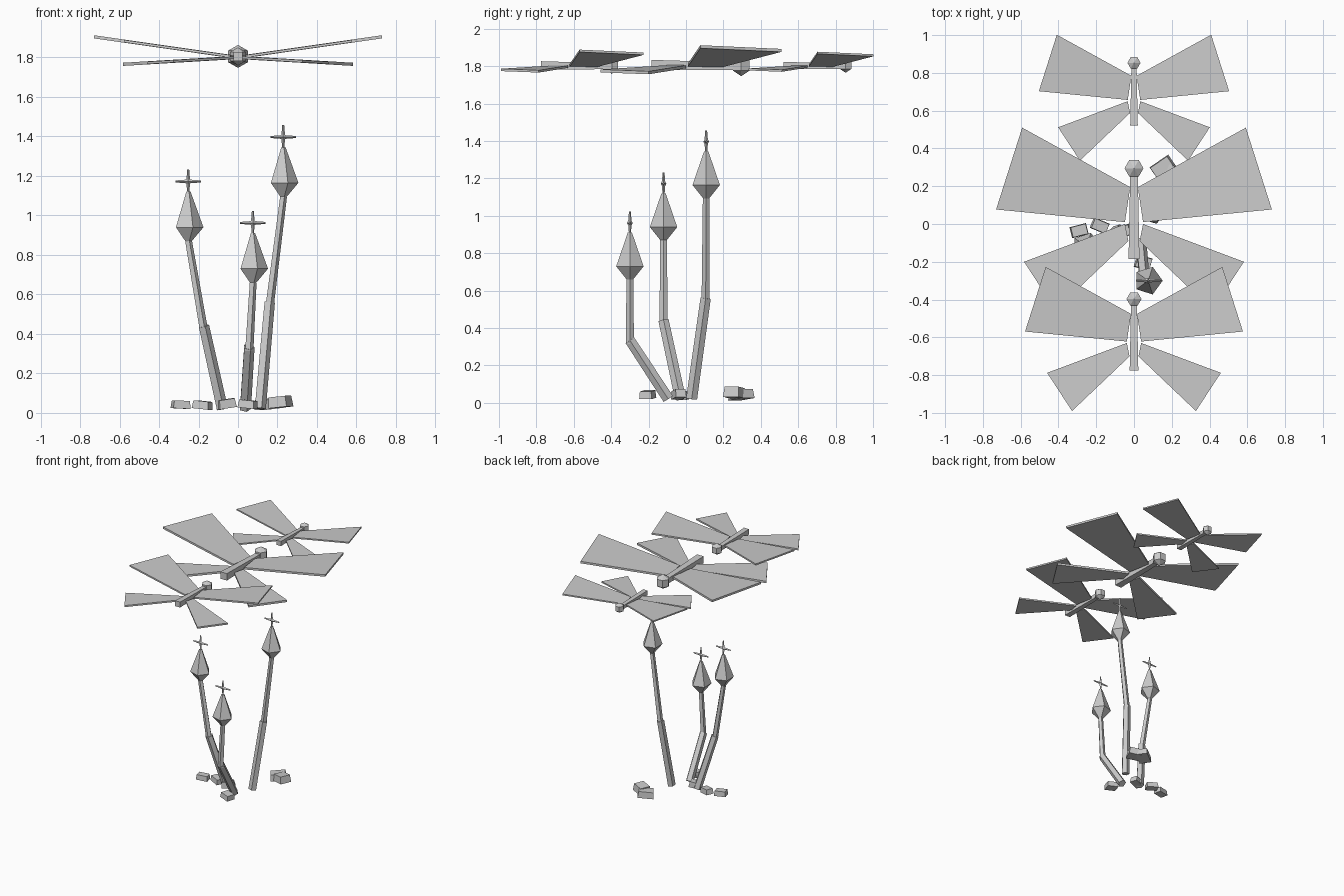
import bpy, math
from mathutils import Vector, Matrix

if "Cube" in bpy.data.objects:
    bpy.data.objects.remove(bpy.data.objects["Cube"])

grey = bpy.data.materials.new("plain_grey")
grey.diffuse_color = (0.6, 0.6, 0.6, 1)
grey.use_nodes = True
grey.node_tree.nodes["Principled BSDF"].inputs["Base Color"].default_value = grey.diffuse_color


def make(name, verts, faces):
    me = bpy.data.meshes.new(name)
    me.from_pydata([tuple(v) for v in verts], [], faces)
    me.materials.append(grey)
    ob = bpy.data.objects.new(name, me)
    bpy.context.collection.objects.link(ob)
    return ob


def loft(name, rings):
    """Closed solid through rings that have equal point counts."""
    n = len(rings[0])
    faces = [tuple(reversed(range(n)))]
    for r in range(len(rings) - 1):
        for i in range(n):
            j = (i + 1) % n
            faces.append((r * n + i, r * n + j, (r + 1) * n + j, (r + 1) * n + i))
    faces.append(tuple(range((len(rings) - 1) * n, len(rings) * n)))
    return make(name, [p for ring in rings for p in ring], faces)


def ring(c, r, axis=(0, 0, 1), n=5):
    q = Vector((0, 0, 1)).rotation_difference(Vector(axis))
    return [Vector(c) + q @ Vector((r * math.cos(2 * math.pi * i / n),
                                    r * math.sin(2 * math.pi * i / n), 0)) for i in range(n)]


def tube(name, a, b, ra, rb):
    axis = Vector(b) - Vector(a)
    return loft(name, [ring(a, ra, axis), ring(b, rb, axis)])


# Flying insects: tapered body, faceted head, two pairs of flat wings
FRONT_WING = [(0.048, 0.01), (0.73, 0.077), (0.592, 0.51), (0.02, 0.195)]
HIND_WING = [(0.048, 0.0), (0.03, -0.09), (0.415, -0.456), (0.582, -0.2)]


def wing(name, outline, slope, side, y0, s):
    pts = outline if side > 0 else outline[::-1]
    rings = [[(side * x * s, y0 + y * s, 1.80 + slope * x * s + dz * s) for x, y in pts]
             for dz in (-0.008, 0.008)]
    loft(name, rings)


def insect(y0, s):
    def section(y, w, z0, z1):
        return [(x * s, y0 + y * s, 1.80 + z * s)
                for x, z in ((-w, z0), (w, z0), (w, z1), (-w, z1))]
    loft("insect_body", [section(0.27, 0.02, -0.02, 0.02), section(-0.185, 0.029, -0.022, 0.034)][::-1])
    bpy.ops.mesh.primitive_uv_sphere_add(segments=6, ring_count=3, radius=0.058 * s,
                                         location=(0, y0 + 0.295 * s, 1.805),
                                         rotation=(0, 0, math.pi / 6))
    head = bpy.context.object
    head.name = "insect_head"
    head.data.materials.append(grey)
    for side in (-1, 1):
        wing("front_wing", FRONT_WING, 0.143, side, y0, s)
        wing("hind_wing", HIND_WING, -0.06, side, y0, s)


for y0, s in ((0, 1), (0.65, 0.69), (-0.63, 0.79)):
    insect(y0, s)


# Plants: bent stem, faceted bud, thin cross on the tip
def spindle(name, c, axis, half, mid, tip):
    axis = Vector(axis)
    c = Vector(c)
    loft(name, [ring(c + axis * t * half, r, axis, 4)
                for t, r in ((-1, tip), (-0.2, mid * 0.6), (0, mid), (0.2, mid * 0.6), (1, tip))])


def plant(base, knee, top):
    tube("lower_stem", base, knee, 0.031, 0.029)
    tube("upper_stem", Vector(knee) - Vector((0, 0, 0.02)), top, 0.023, 0.019)
    x, y, z = top
    loft("bud", [ring((x, y, z + h), r) for h, r in
                 ((-0.005, 0.014), (0.07, 0.077), (0.25, 0.012))])
    spindle("tip_spike", (x, y, z + 0.302), (0, 0, 1), 0.06, 0.015, 0.005)
    spindle("tip_arms", (x, y, z + 0.302), (1, 0, 0), 0.065, 0.015, 0.005)


plant((0.11, 0.03, 0.022), (0.158, 0.105, 0.56), (0.229, 0.108, 1.095))
plant((-0.082, -0.03, 0.022), (-0.175, -0.12, 0.44), (-0.252, -0.12, 0.87))
plant((0.035, -0.095, 0.022), (0.055, -0.30, 0.335), (0.075, -0.30, 0.66))

# Stones scattered round the stems: place, size, turn, tilt
STONES = [((-0.29, -0.035, 0.042), (0.09, 0.06, 0.04), 0.25, 0.05),
          ((-0.18, -0.01, 0.04), (0.09, 0.06, 0.04), -0.4, 0.1),
          ((-0.06, -0.04, 0.046), (0.09, 0.06, 0.045), 0.3, -0.15),
          ((0.05, -0.205, 0.044), (0.085, 0.07, 0.04), -0.3, 0.1),
          ((0.155, 0.295, 0.045), (0.12, 0.09, 0.05), 0.6, -0.1),
          ((0.215, 0.26, 0.055), (0.1, 0.09, 0.055), -0.4, -0.1)]
for place, size, turn, tilt in STONES:
    m = (Matrix.Translation(place) @ Matrix.Rotation(turn, 4, 'Z') @ Matrix.Rotation(tilt, 4, 'Y'))
    rings = []
    for k, f in ((-0.5, 1.0), (0.5, 0.9)):
        rings.append([m @ Vector((sx * size[0] * f / 2, sy * size[1] * f / 2, k * size[2]))
                      for sx, sy in ((-1, -1), (1, -1), (1, 1), (-1, 1))])
    loft("stone", rings)
